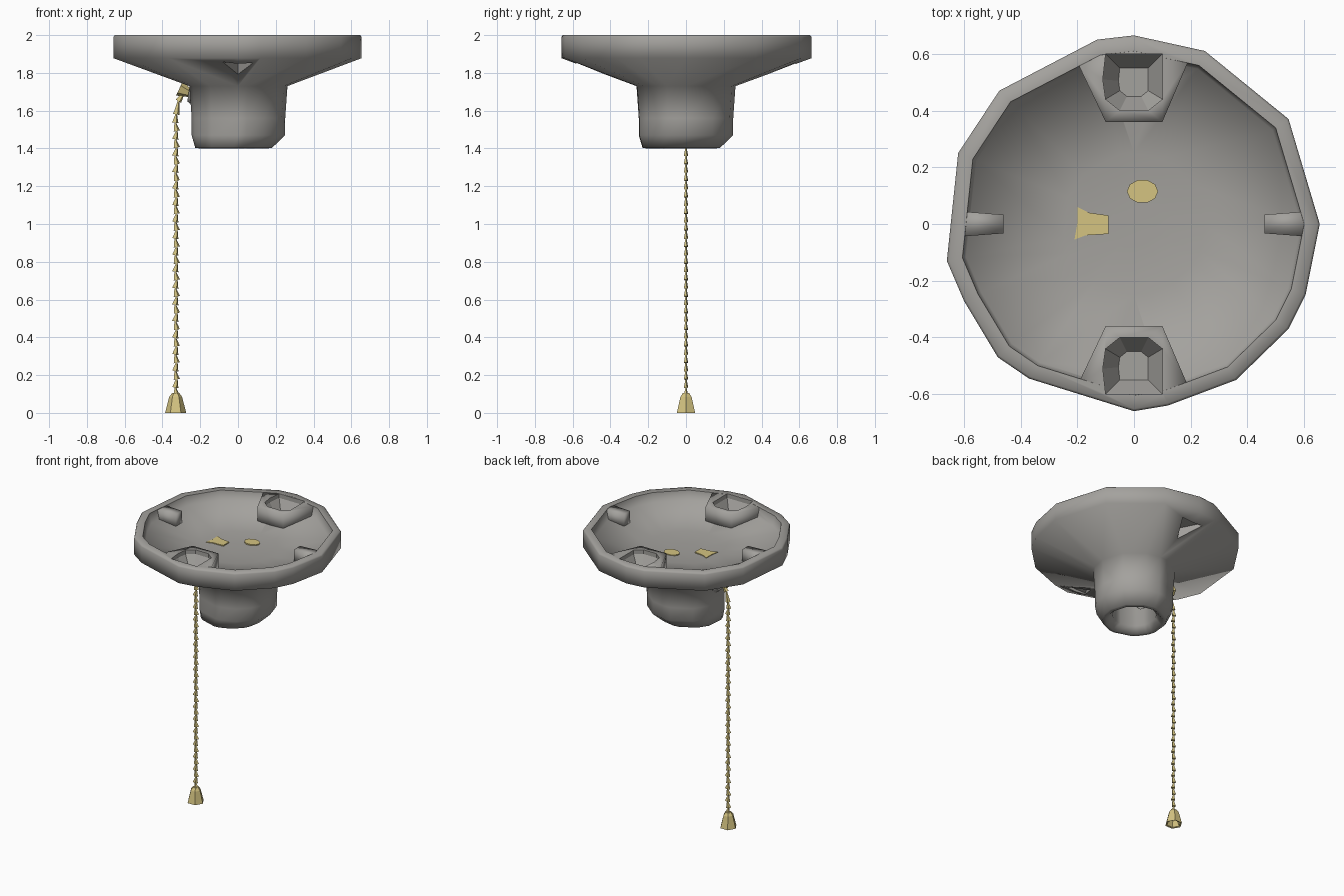
import bpy, bmesh, math
from mathutils import Vector

cube = bpy.data.objects.get("Cube")
if cube:
    bpy.data.objects.remove(cube, do_unlink=True)


def material(name, rgb):
    m = bpy.data.materials.new(name)
    m.use_nodes = True
    m.diffuse_color = (*rgb, 1)
    bsdf = m.node_tree.nodes["Principled BSDF"]
    bsdf.inputs["Base Color"].default_value = (*rgb, 1)
    bsdf.inputs["Roughness"].default_value = 0.6
    return m


GREY = material("warm grey", (0.37, 0.36, 0.34))
GOLD = material("pale gold", (0.66, 0.55, 0.22))


def add_loft(bm, rings):
    """Skin equal-length rings of points and cap both ends."""
    loops = [[bm.verts.new(p) for p in ring] for ring in rings]
    n = len(loops[0])
    for a, b in zip(loops, loops[1:]):
        for i in range(n):
            j = (i + 1) % n
            bm.faces.new((a[i], a[j], b[j], b[i]))
    bm.faces.new(loops[0])
    bm.faces.new(loops[-1])


def finish(name, bm, mat, angle=0):
    bmesh.ops.recalc_face_normals(bm, faces=bm.faces)
    mesh = bpy.data.meshes.new(name)
    bm.to_mesh(mesh)
    bm.free()
    mesh.materials.append(mat)
    ob = bpy.data.objects.new(name, mesh)
    bpy.context.collection.objects.link(ob)
    if angle:
        bpy.ops.object.select_all(action="DESELECT")
        ob.select_set(True)
        bpy.context.view_layer.objects.active = ob
        bpy.ops.object.shade_smooth_by_angle(angle=math.radians(angle))
    return ob


def loft(name, rings, mat, angle=0):
    bm = bmesh.new()
    add_loft(bm, rings)
    return finish(name, bm, mat, angle)


def flat(points, z, side=1):
    return [Vector((x, y * side, z)) for x, y in points]


def circle(r, z, n, cx=0, turn=0):
    return [Vector((cx + r * math.cos(turn + math.tau * i / n),
                    r * math.sin(turn + math.tau * i / n), z)) for i in range(n)]


# Dish and neck: uneven hand-cut outline, one profile from socket floor to bowl floor
outline = [Vector(p) for p in (
    (.655, 0), (.545, .37), (.25, .61), (0, .665), (-.13, .65), (-.475, .47),
    (-.62, .25), (-.66, -.13), (-.6, -.27), (-.48, -.47), (-.37, -.545),
    (0, -.66), (.12, -.64), (.36, -.55), (.545, -.37), (.605, -.25))]
SKEW = Vector((-.025, -.025))


def ring(r, z):
    """Wide rings follow the outline; the socket mouth leans off centre."""
    if r > .5:
        return [Vector((*(p * r / .66), z)) for p in outline]
    shift = SKEW if z < 1.45 else Vector((0, 0))
    return [Vector((*(p.normalized() * r + shift), z)) for p in outline]


profile = [(.1, 1.72), (.14, 1.68), (.14, 1.44), (.18, 1.4), (.205, 1.403), (.25, 1.47),
           (.25, 1.56), (.262, 1.73), (.66, 1.878), (.66, 1.99), (.652, 2),
           (.605, 2), (.592, 1.935), (.25, 1.878), (.08, 1.873)]
dish = loft("ceiling_dish", [ring(r, z) for r, z in profile], GREY, 76)

# Screw bosses with tapered wells, and pockets under the rim
boss = [(-.2, .57), (-.1, .36), (.1, .36), (.19, .57), (.1, .62), (-.1, .62)]
well_top = [(-.11, .51), (-.1, .44), (-.05, .4), (.05, .4), (.1, .44), (.1, .6), (-.1, .6)]
well_low = [(x * .5, .5 + (y - .5) * .5) for x, y in well_top]
pocket = [(-.08, .58), (0, .43), (.08, .58)]
for label, side in (("back", 1), ("front", -1)):
    bm = bmesh.new()
    add_loft(bm, [flat(well_top, 2.02, side), flat(well_top, 1.97, side),
                  flat(well_low, 1.885, side)])
    add_loft(bm, [flat(pocket, 1.7, side), flat(pocket, 1.868, side)])
    cutter = finish(label + "_well_cutter", bm, GREY)
    cutter.hide_render = True
    cutter.hide_viewport = True
    cutter.display_type = "WIRE"
    block = loft(label + "_screw_boss", [flat(boss, 1.875, side), flat(boss, 1.999, side)],
                 GREY, 100)
    for ob in (dish, block):
        mod = ob.modifiers.new("well", "BOOLEAN")
        mod.operation = "DIFFERENCE"
        mod.solver = "EXACT"
        mod.object = cutter

# Small side tabs inside the rim
tab = [(.46, -.033), (.62, -.045), (.62, .045), (.46, .033)]
for label, s in (("left", 1), ("right", -1)):
    pts = [(x * s, y) for x, y in tab]
    loft(label + "_rim_tab", [flat(pts, 1.9), flat(pts, 1.998)], GREY, 100)

# Contacts in the bowl floor
round_contact = [(.03 + .055 * math.cos(a), .115 + .042 * math.sin(a))
                 for a in (math.tau * i / 10 for i in range(10))]
wide_contact = [(-.21, -.055), (-.17, -.04), (-.09, -.035), (-.09, .03),
                (-.16, .04), (-.2, .06), (-.2, 0)]
for name, pts in (("round_contact", round_contact), ("wide_contact", wide_contact)):
    loft(name, [flat(pts, 1.873), flat(pts, 1.881)], GOLD)


# Cone-like part between two points, used by the lug, guide and chain
def taper(bm, a, b, ra, rb, n):
    a, b = Vector(a), Vector(b)
    q = (b - a).to_track_quat("Z", "Y")
    add_loft(bm, [[p + q @ v for v in circle(r, 0, n, turn=.4)] for p, r in ((a, ra), (b, rb))])


bm = bmesh.new()
taper(bm, (-.08, 0, 1.66), (-.262, 0, 1.69), .15, .045, 8)
finish("chain_lug", bm, GREY, 60)
bm = bmesh.new()
taper(bm, (-.25, 0, 1.69), (-.31, 0, 1.718), .02, .042, 6)
finish("chain_guide", bm, GOLD)

# Chain of little faceted beads, hanging over the guide and slimmer front to back
bm = bmesh.new()
path = [Vector((-.285, 0, 1.7)), Vector((-.315, 0, 1.65)), Vector((-.327, 0, 1.58))]
count = 34
for i in range(1, count + 1):
    sway = .004 * (-1) ** i
    path.append(Vector((-.328 + sway, 0, 1.58 - 1.49 * i / count)))
for top, low in zip(path, path[1:]):
    taper(bm, low, top, .018, .005, 4)
for v in bm.verts:
    v.co.y *= .7
finish("pull_chain", bm, GOLD)

# Hollow bell-shaped pull
bell = [(.012, .085), (.045, .004), (.056, 0), (.034, .085), (.02, .104)]
loft("chain_pull", [circle(r, z, 6, cx=-.33) for r, z in bell], GOLD)
